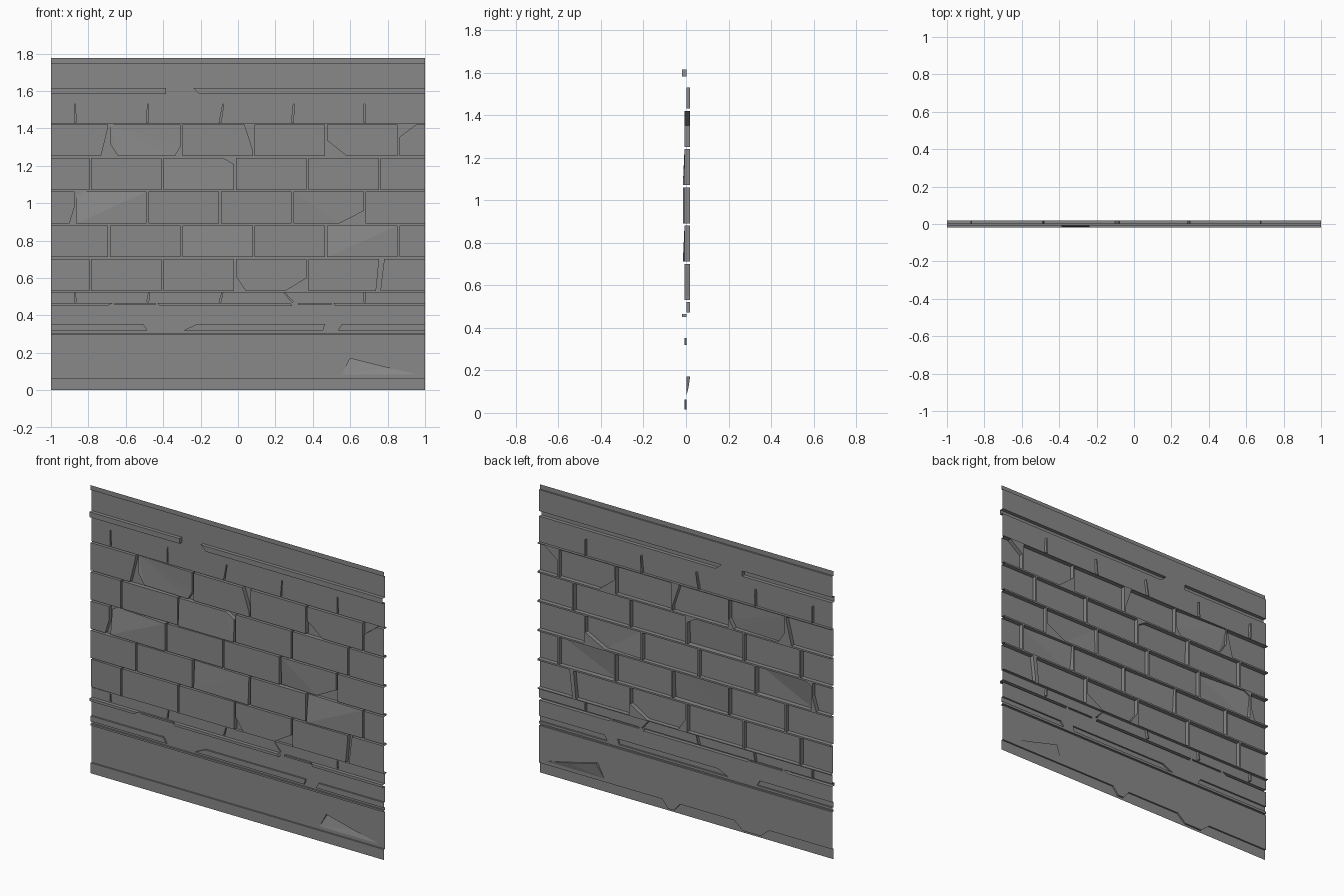
import bpy
import bmesh
from mathutils import Vector

cube = bpy.data.objects.get("Cube")
if cube:
    bpy.data.objects.remove(cube, do_unlink=True)

# Depth levels, from the mortar at the back to the mouldings in front
MORTAR, SUNK, PANEL, FACE, PROUD, MOULD = 0.019, 0.012, 0.003, -0.007, -0.015, -0.019
TOP = 1.775
END = 1.05      # shapes run past the wall ends and are trimmed there
PITCH = 0.387   # brick length including its joint
JOINT = 0.005   # half of a joint
COURSE = 0.18   # height of a brick course
LOW = 0.526     # bottom of the full courses
HIGH = LOW + 5 * COURSE
BOND = (-0.79, -0.69, -0.87)  # repeating offsets of the vertical joints

stone = bpy.data.materials.new("grey_stone")
stone.use_nodes = True
GREY = (0.25, 0.25, 0.25, 1)
stone.diffuse_color = GREY
stone.node_tree.nodes["Principled BSDF"].inputs["Base Color"].default_value = GREY


def loop(bm, points, y):
    """Closed outline; a point may carry its own depth as a third value."""
    verts = [bm.verts.new((p[0], p[2] if len(p) > 2 else y, p[1])) for p in points]
    for a, b in zip(verts, verts[1:] + verts[:1]):
        bm.edges.new((a, b))
    return verts


def relief(bm, rect, base, shapes):
    """Flat sheet with raised or sunken outlines joined to it by side walls."""
    rims = loop(bm, bar(*rect), base)
    pairs = []
    for points, y in shapes:
        foot = loop(bm, [p[:2] for p in points], base)
        pairs.append((foot, points, y))
        rims = rims + foot
    edges = {e for v in rims for e in v.link_edges}
    bmesh.ops.triangle_fill(bm, edges=list(edges), use_beauty=True,
                            normal=Vector((0, -1, 0)))
    for foot, points, y in pairs:
        cap = loop(bm, points, y)
        for i, vert in enumerate(cap):
            bm.faces.new((foot[i - 1], foot[i], vert, cap[i - 1]))
        bmesh.ops.triangulate(bm, faces=[bm.faces.new(cap)])


def finish(bm, name):
    """Trim to the wall's outline, orient to the front and make the object."""
    bmesh.ops.remove_doubles(bm, verts=bm.verts, dist=0.0002)
    for co, no in (((1, 0, 0), (1, 0, 0)), ((-1, 0, 0), (-1, 0, 0)),
                   ((0, 0, 0), (0, 0, -1)), ((0, 0, TOP), (0, 0, 1))):
        bmesh.ops.bisect_plane(bm, geom=bm.verts[:] + bm.edges[:] + bm.faces[:],
                               plane_co=co, plane_no=no, clear_outer=True)
    bmesh.ops.recalc_face_normals(bm, faces=bm.faces)
    if sum(f.normal.y * f.calc_area() for f in bm.faces) > 0:
        bmesh.ops.reverse_faces(bm, faces=bm.faces)
    mesh = bpy.data.meshes.new(name)
    bm.to_mesh(mesh)
    bm.free()
    mesh.materials.append(stone)
    bpy.context.collection.objects.link(bpy.data.objects.new(name, mesh))


def bar(x0, x1, z0, z1, lean0=0, lean1=0):
    """Strip whose upper corners are shifted by the two leans."""
    return [(x0, z0), (x1, z0), (x1 + lean1, z1), (x0 + lean0, z1)]


def open_joints(z0, z1, leans):
    """Tapering vertical joints at the bond spacing, leaning as they rise."""
    return [(bar(x - JOINT, x + JOINT, z0, z1, lean, lean - JOINT), MORTAR)
            for x, lean in ((BOND[2] + i * PITCH, lean) for i, lean in enumerate(leans))]


def ledge(bm, z):
    """Return from the panel level back to the mortar."""
    bm.faces.new([bm.verts.new(c) for c in
                  ((-1, PANEL, z), (1, PANEL, z), (1, MORTAR, z), (-1, MORTAR, z))])


def brick(x, z, cuts, depths):
    """Brick outline with corners cut off or pushed to another depth."""
    w, h = PITCH - 2 * JOINT, COURSE - 2 * JOINT
    points = []
    for name, u, v in (("bl", 0, 0), ("br", 1, 0), ("tr", 1, 1), ("tl", 0, 1)):
        y = depths.get(name, FACE)
        du, dv = cuts.get(name, (0, 0))
        along = (abs(u - du), v, y)
        up = (u, abs(v - dv), y)
        ends = [up, along] if u == v else [along, up]
        points += ends if du else ends[:1]
    return [(x + JOINT + u * w, z + JOINT + v * h, y) for u, v, y in points]


# Broken corners by course and place, as fractions of the brick
chips = {
    (0, 3): {"bl": (.14, .45), "br": (.3, .4)},
    (0, 4): {"br": (.04, .9)},
    (0, 5): {"tl": (.05, .9)},
    (2, 0): {"br": (.07, .5)},
    (2, 1): {"tl": (.1, .12)},
    (2, 4): {"br": (.35, .4)},
    (3, 2): {"tr": (.15, .2)},
    (4, 0): {"br": (.1, .9)},
    (4, 1): {"bl": (.12, .4), "br": (.08, .3)},
    (4, 2): {"tr": (.12, .8)},
    (4, 4): {"bl": (.28, .5)},
    (4, 5): {"tl": (.24, .4)},
}
# Bricks that lean out of the wall plane
tilts = {
    (0, 0): {"bl": PANEL, "tl": PANEL},
    (1, 2): {"br": PROUD, "tl": PANEL},
    (1, 4): {"bl": PROUD, "tl": PANEL},
    (2, 1): {"br": PROUD, "tr": PROUD, "tl": SUNK},
    (2, 4): {"bl": PANEL},
    (3, 2): {"bl": PROUD, "br": PROUD},
    (4, 1): {"bl": PANEL, "tl": SUNK},
}

# Five courses of brick in a three-step bond
for row in range(5):
    z = LOW + row * COURSE
    bm = bmesh.new()
    for col in range(6):
        x = BOND[row % 3] + (col - 1) * PITCH
        place = (row, col)
        outline = brick(x, z, chips.get(place, {}), tilts.get(place, {}))
        relief(bm, (x, x + PITCH, z, z + COURSE), MORTAR, [(outline, FACE)])
    finish(bm, f"brick_course_{row + 1}")

# Plinth: chipped base strip, lip, broken fillet, string moulding, lowest course
strip_top = .064
base_strip = bar(-END, END, -.01, strip_top)
for centre, reach, flat in ((.1, .06, .02), (-.45, .12, .06)):
    base_strip[3:3] = [(centre + reach, strip_top), (centre + flat, .015),
                       (centre - flat, .015), (centre - reach, strip_top)]
spall = [(.555, .085), (.96, .085), (.8, .12, SUNK), (.6, .17, MORTAR)]
plinth = [(base_strip, FACE), (spall, PANEL), (bar(-END, END, .294, .305), FACE)]
for x0, x1, lean0, lean1 in ((-END, -.485, 0, -.02), (-.29, .455, .07, .01),
                             (.535, END, .02, 0)):
    plinth.append((bar(x0, x1, .32, .353, lean0, lean1), FACE))
for x0, x1, lean0, lean1 in ((-END, -.7, 0, .03), (-.42, .29, -.01, -.01),
                             (.52, END, -.01, 0)):
    plinth.append((bar(x0, x1, .45, .466, lean0, lean1), MOULD))
for x0, x1 in ((-.66, -.44), (.32, .5)):
    plinth.append((bar(x0, x1, .456, .466), FACE))
plinth += open_joints(.472, LOW - JOINT, (0, .01, .015, -.04, 0))
bm = bmesh.new()
relief(bm, (-END - .1, END + .1, -.03, LOW), PANEL, plinth)
ledge(bm, LOW)
finish(bm, "plinth")

# Cornice: highest course with open joints, broken moulding, top strip
cornice = open_joints(HIGH + JOINT, 1.53, (0, .004, .02, .01, 0))
cornice += [
    (bar(-END, -.385, 1.583, 1.615), MOULD),
    (bar(-.205, END, 1.583, 1.615, -.035), MOULD),
    (bar(-END, END, 1.746, TOP + .01), FACE),
]
bm = bmesh.new()
relief(bm, (-END - .1, END + .1, HIGH, TOP + .03), PANEL, cornice)
ledge(bm, HIGH)
finish(bm, "cornice")
